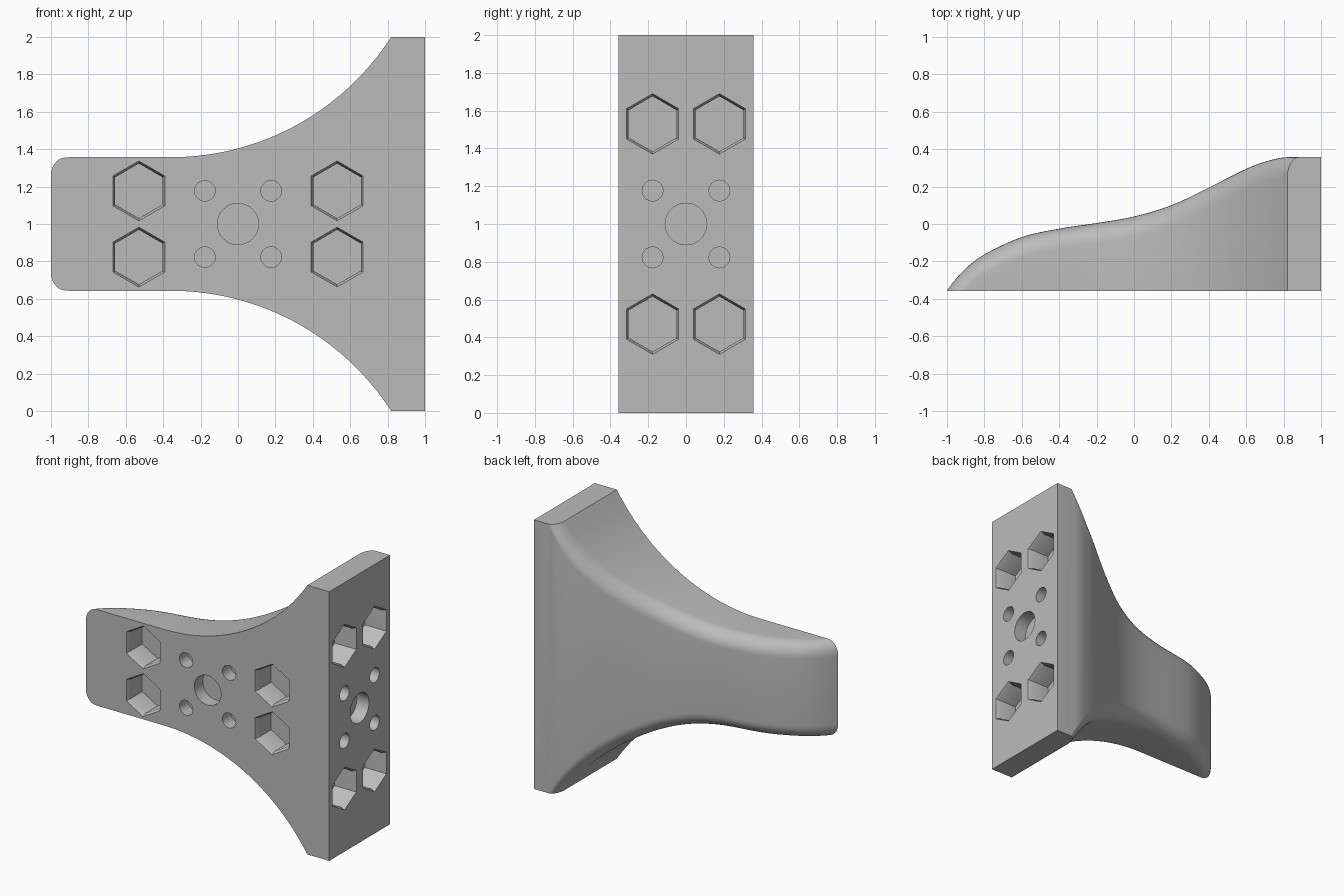
import bpy, bmesh
from math import sqrt, sin, cos, acos, asin, pi, radians
from mathutils import Matrix, Vector

cube = bpy.data.objects.get("Cube")
if cube:
    bpy.data.objects.remove(cube, do_unlink=True)

FRONT = -0.357      # flat mounting face
FILLET = 0.107      # rounding of the back edges
ARC_X, ARC_R = -0.36, 1.402

grey = bpy.data.materials.new("light_grey")
grey.use_nodes = True
grey.diffuse_color = (0.5, 0.5, 0.5, 1)
grey.node_tree.nodes["Principled BSDF"].inputs["Base Color"].default_value = (0.5, 0.5, 0.5, 1)

# Back surface profile (x, y)
BACK = [(-1, -0.355), (-0.9, -0.238), (-0.8, -0.163), (-0.6, -0.07), (-0.4, -0.025),
        (-0.2, 0.005), (0, 0.04), (0.2, 0.1), (0.4, 0.195), (0.6, 0.295),
        (0.7, 0.333), (0.82, 0.357), (1, 0.357)]


def slope(i):
    if i == len(BACK) - 1 or i == len(BACK) - 2:
        return 0.0
    if i == 0:
        return 1.4
    (xa, ya), (xb, yb) = BACK[i - 1], BACK[i + 1]
    return (yb - ya) / (xb - xa)


def back_y(x):
    """Smooth cubic through the back profile."""
    i = max(k for k in range(len(BACK) - 1) if BACK[k][0] <= x + 1e-9)
    (xa, ya), (xb, yb) = BACK[i], BACK[i + 1]
    w = xb - xa
    t = (x - xa) / w
    return (ya * (2*t**3 - 3*t**2 + 1) + yb * (3*t**2 - 2*t**3)
            + w * slope(i) * (t**3 - 2*t**2 + t) + w * slope(i + 1) * (t**3 - t**2))


def half_height(x):
    """Straight arm that flares along a circular arc."""
    dx = max(0.0, x - ARC_X)
    return 0.357 + ARC_R - sqrt(ARC_R**2 - dx**2)


def section(x, steps=8):
    """Half outline from the middle of the back round to the front edge."""
    h, b = half_height(x), back_y(x)
    depth = max(b - FRONT, 0.002)
    b = FRONT + depth
    inner = h - FILLET
    limit = pi / 2
    if depth < FILLET:
        limit = acos(1 - depth / FILLET)
    limit = min(limit, asin(max(0.0, min(1.0, (1 - inner) / FILLET))))
    pts = []
    for k in range(steps + 1):
        a = limit * k / steps
        pts.append((b - FILLET * (1 - cos(a)), min(inner + FILLET * sin(a), 1.0)))
    pts.append((FRONT, pts[-1][1]))
    return pts


def make_object(name, bm):
    bmesh.ops.recalc_face_normals(bm, faces=bm.faces)
    mesh = bpy.data.meshes.new(name)
    bm.to_mesh(mesh)
    bm.free()
    mesh.materials.append(grey)
    obj = bpy.data.objects.new(name, mesh)
    bpy.context.collection.objects.link(obj)
    return obj


# Bracket body lofted along x
stations = [-1 + 0.12 * (k / 10)**2 for k in range(11)]
stations += [-0.88 + 1.7 * k / 44 for k in range(1, 45)]
plate_end = ARC_X + sqrt(ARC_R**2 - (ARC_R - 0.643 - FILLET)**2)
stations += [0.82 + (plate_end - 0.82) * k / 6 for k in range(1, 7)] + [1.0]

bm = bmesh.new()
rings = []
for x in stations:
    half = section(x)
    outline = [(y, z) for y, z in reversed(half)] + [(y, -z) for y, z in half]
    rings.append([bm.verts.new((x, y, 1 + z)) for y, z in outline])
count = len(rings[0])
for r0, r1 in zip(rings, rings[1:]):
    for k in range(count):
        n = (k + 1) % count
        bm.faces.new((r0[k], r0[n], r1[n], r1[k]))
bm.faces.new(rings[0])
bm.faces.new(rings[-1])
bmesh.ops.remove_doubles(bm, verts=bm.verts, dist=0.0002)
body = make_object("flared_bracket", bm)


# Cutters: each is a stack of rings given as (depth, radius)
def add_cutter(bm, matrix, sides, layers):
    loops = []
    for depth, radius in layers:
        loops.append([bm.verts.new(matrix @ Vector((radius * sin(2 * pi * k / sides),
                                                    radius * cos(2 * pi * k / sides), -depth)))
                      for k in range(sides)])
    for l0, l1 in zip(loops, loops[1:]):
        for k in range(sides):
            n = (k + 1) % sides
            bm.faces.new((l0[k], l0[n], l1[n], l1[k]))
    bm.faces.new(loops[0])
    bm.faces.new(loops[-1])


HEX = [(-0.02, 0.16), (0, 0.16), (0.03, 0.146), (0.17, 0.146)]
SMALL = [(-0.02, 0.055), (0.1, 0.055)]
LARGE = [(-0.02, 0.11), (0.1, 0.11)]


def face_matrix(origin, across, up):
    across, up = Vector(across), Vector(up)
    m = Matrix((across, up, across.cross(up))).transposed().to_4x4()
    return Matrix.Translation(origin) @ m


front_face = face_matrix((0, FRONT, 1), (1, 0, 0), (0, 0, 1))
side_face = face_matrix((1, 0, 1), (0, 1, 0), (0, 0, 1))

bm = bmesh.new()
for face, hex_u, hex_v in ((front_face, 0.53, 0.177), (side_face, 0.177, 0.53)):
    add_cutter(bm, face, 40, LARGE)
    for su in (-1, 1):
        for sv in (-1, 1):
            add_cutter(bm, face @ Matrix.Translation((su * hex_u, sv * hex_v, 0)), 6, HEX)
            add_cutter(bm, face @ Matrix.Translation((su * 0.177, sv * 0.177, 0)), 28, SMALL)
cutter = make_object("hole_cutter", bm)
cutter.hide_render = True

# Cut the pockets and holes, then shade
mod = body.modifiers.new("holes", 'BOOLEAN')
mod.operation = 'DIFFERENCE'
mod.solver = 'EXACT'
mod.object = cutter
bpy.ops.object.select_all(action='DESELECT')
body.select_set(True)
bpy.context.view_layer.objects.active = body
bpy.ops.object.modifier_apply(modifier=mod.name)
bpy.data.objects.remove(cutter, do_unlink=True)
bpy.ops.object.shade_smooth_by_angle(angle=radians(30))
